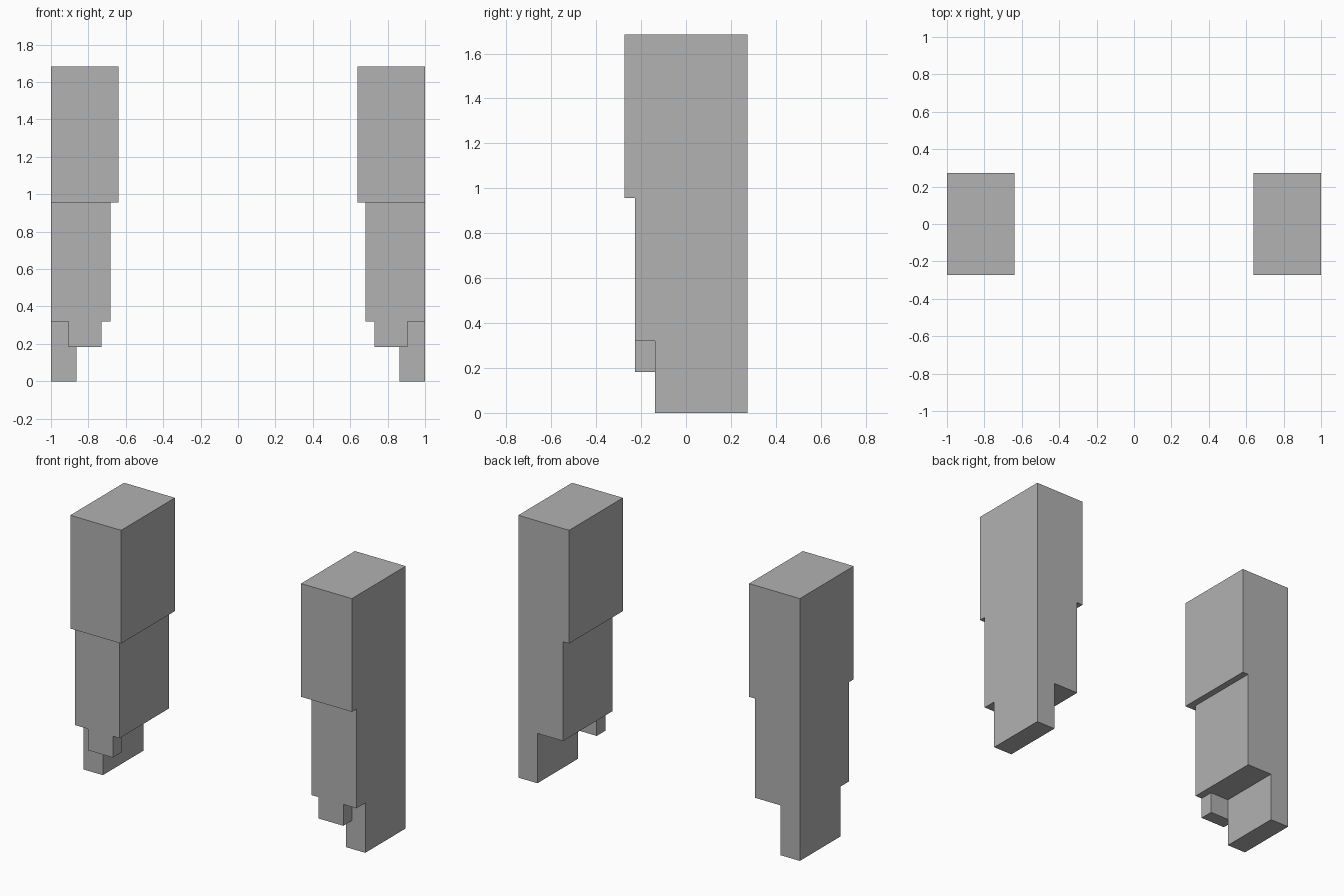
import bpy
import bmesh
from mathutils import Matrix, Vector

default = bpy.data.objects.get("Cube")
if default:
    bpy.data.objects.remove(default, do_unlink=True)

grey = bpy.data.materials.new("plain_grey")
grey.use_nodes = True
grey.diffuse_color = (0.445, 0.445, 0.445, 1)
grey.node_tree.nodes["Principled BSDF"].inputs["Base Color"].default_value = grey.diffuse_color

OUTER, BACK = 1.0, 0.273


def box(name, low, high):
    """Add a box between two opposite corners."""
    low, high = Vector(low), Vector(high)
    bm = bmesh.new()
    bmesh.ops.create_cube(bm, size=1)
    bm.transform(Matrix.Translation((low + high) / 2) @ Matrix.Diagonal((*(high - low), 1)))
    mesh = bpy.data.meshes.new(name)
    bm.to_mesh(mesh)
    bm.free()
    mesh.materials.append(grey)
    obj = bpy.data.objects.new(name, mesh)
    bpy.context.collection.objects.link(obj)
    return obj


# Broad upper block, flush with the narrower blocks on the outer and back sides
legs = box("stepped_legs", (0.639, -0.273, 0.957), (OUTER, BACK, 1.684))
parts = [
    box("middle_block", (0.682, -0.227, 0.32), (OUTER, BACK, 0.957)),
    box("foot_block", (0.864, -0.137, 0), (OUTER, BACK, 0.32)),
    box("front_tab", (0.73, -0.227, 0.183), (0.907, -0.137, 0.32)),
]

# Join the blocks into one clean solid
for part in parts:
    part.hide_render = True
    part.hide_set(True)
    union = legs.modifiers.new("join_" + part.name, "BOOLEAN")
    union.operation = "UNION"
    union.solver = "EXACT"
    union.object = part

# Opposite leg
mirror = legs.modifiers.new("opposite_leg", "MIRROR")
mirror.use_axis[0] = True

# Keep only the finished solid, with flush faces merged
bpy.context.view_layer.update()
evaluated = legs.evaluated_get(bpy.context.evaluated_depsgraph_get())
finished = bpy.data.meshes.new_from_object(evaluated)
legs.modifiers.clear()
legs.data = finished
for part in parts:
    bpy.data.objects.remove(part, do_unlink=True)

bm = bmesh.new()
bm.from_mesh(finished)
bmesh.ops.dissolve_limit(bm, angle_limit=0.01, verts=bm.verts, edges=bm.edges)
bmesh.ops.recalc_face_normals(bm, faces=bm.faces)
bm.to_mesh(finished)
bm.free()
